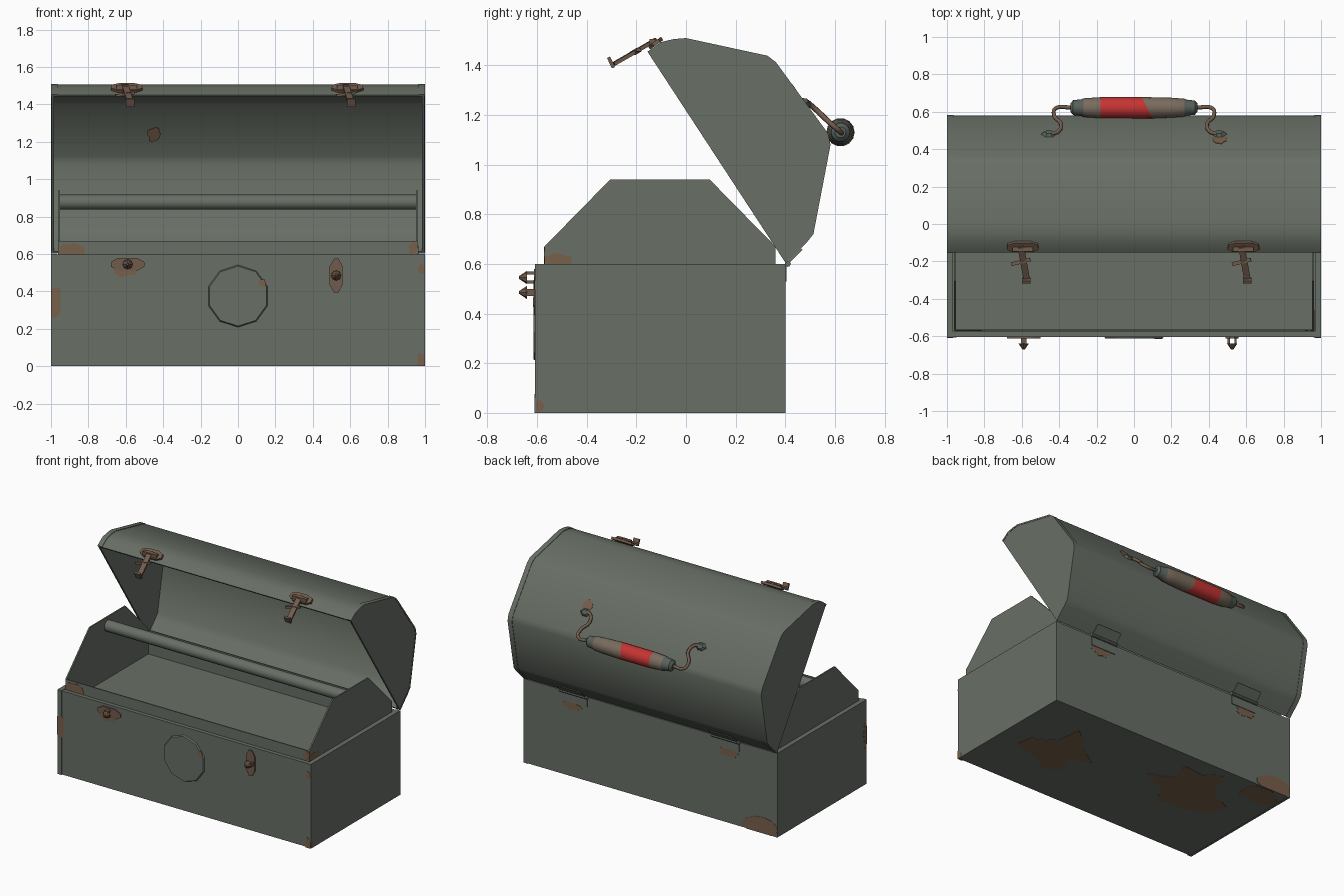
import bpy, bmesh, math, random
from mathutils import Vector as V

if "Cube" in bpy.data.objects:
    bpy.data.objects.remove(bpy.data.objects["Cube"])

random.seed(4)


def material(name, rgb):
    m = bpy.data.materials.new(name)
    m.diffuse_color = (*rgb, 1)
    m.use_nodes = True
    m.node_tree.nodes["Principled BSDF"].inputs["Base Color"].default_value = m.diffuse_color
    return m


OLIVE = material("olive paint", (0.138, 0.158, 0.130))
RUST = material("rust", (0.190, 0.115, 0.070))
BROWN = material("brown metal", (0.165, 0.105, 0.072))
RED = material("red grip", (0.56, 0.034, 0.034))
TAN = material("worn wood", (0.190, 0.150, 0.110))
STEEL = material("dark steel", (0.095, 0.120, 0.105))


def make(name, verts, faces, mat, smooth=None):
    me = bpy.data.meshes.new(name)
    bm = bmesh.new()
    vs = [bm.verts.new(v) for v in verts]
    for f in faces:
        bm.faces.new([vs[i] for i in f])
    bmesh.ops.recalc_face_normals(bm, faces=bm.faces)
    bm.to_mesh(me)
    bm.free()
    me.materials.append(mat)
    if smooth:
        me.shade_smooth()
        me.set_sharp_from_angle(angle=math.radians(smooth))
    ob = bpy.data.objects.new(name, me)
    bpy.context.collection.objects.link(ob)
    return ob


def loft(name, a, b, mat, smooth=None):
    """Closed solid between two matching loops."""
    n = len(a)
    faces = [(i, (i + 1) % n, n + (i + 1) % n, n + i) for i in range(n)]
    faces += [tuple(range(n)), tuple(range(2 * n - 1, n - 1, -1))]
    return make(name, list(a) + list(b), faces, mat, smooth)


def prism(name, yz, x0, x1, mat=OLIVE, smooth=None):
    return loft(name, [(x0, y, z) for y, z in yz], [(x1, y, z) for y, z in yz], mat, smooth)


def box(name, x0, x1, y0, y1, z0, z1, mat=OLIVE):
    return prism(name, [(y0, z0), (y1, z0), (y1, z1), (y0, z1)], x0, x1, mat)


def plate(name, c, u, v, pts, thick, mat, taper=1.0):
    """Flat outline in the u, v plane, raised along u x v."""
    c, u, v = V(c), V(u).normalized(), V(v).normalized()
    n = u.cross(v) * thick
    return loft(name, [c + u * p + v * q for p, q in pts],
                [c + u * p * taper + v * q * taper + n for p, q in pts], mat)


def bar(name, p, q, w, t, mat=BROWN):
    p, q = V(p), V(q)
    d = (q - p).normalized()
    s = d.cross(V((0, 0, 1)) if abs(d.z) < 0.95 else V((0, 1, 0))).normalized()
    k = s.cross(d)
    cs = [s * i * w / 2 + k * j * t / 2 for i, j in ((-1, -1), (1, -1), (1, 1), (-1, 1))]
    return loft(name, [p + o for o in cs], [q + o for o in cs], mat)


def patch(c, u, v, ru, rv, umax=9, vmin=-9, rough=0.2, n=14):
    """Irregular rust spot, clipped at the panel edges."""
    pts = []
    for i in range(n):
        a, r = math.tau * i / n, 1 + random.uniform(-rough, rough)
        pts.append((max(-umax, min(umax, ru * r * math.cos(a))), max(vmin, rv * r * math.sin(a))))
    plate("rust_patch", c, u, v, pts, 0.003, RUST)


X, Y, Z = V((1, 0, 0)), V((0, 1, 0)), V((0, 0, 1))

# Box: open shell with folded end caps and a top lip
box("box_floor", -0.99, 0.99, -0.60, 0.395, 0.002, 0.015)
box("box_front", -0.99, 0.99, -0.603, -0.59, 0.002, 0.598)
box("box_back", -0.99, 0.99, 0.385, 0.398, 0.002, 0.598)
box("front_lip", -0.97, 0.97, -0.60, -0.575, 0.588, 0.598)
box("back_lip", -0.97, 0.97, 0.365, 0.395, 0.588, 0.598)
for s in (-1, 1):
    box("box_end", s * 0.985, s * 1.0, -0.608, 0.40, 0, 0.60)
    box("end_lip", s * 0.967, s * 0.99, -0.60, 0.395, 0.588, 0.60)
    box("box_end_front_flange", s * 0.967, s * 1.0, -0.608, -0.595, 0, 0.60)
    box("box_end_back_flange", s * 0.967, s * 1.0, 0.39, 0.40, 0, 0.60)

# Inner tray with raised ends and a carrying rod
tray_end = [(-0.57, 0.49), (-0.57, 0.67), (-0.305, 0.94), (0.095, 0.94), (0.36, 0.67), (0.36, 0.49)]
for s in (-1, 1):
    prism("tray_end", tray_end, s * 0.953, s * 0.963)
box("tray_floor", -0.96, 0.96, -0.57, 0.36, 0.49, 0.50)
box("tray_front", -0.955, 0.955, -0.57, -0.562, 0.49, 0.67)
box("tray_back", -0.955, 0.955, 0.352, 0.36, 0.49, 0.67)
prism("tray_rod", [(-0.105 + 0.04 * math.cos(i * math.tau / 16), 0.877 + 0.04 * math.sin(i * math.tau / 16))
                   for i in range(16)], -0.955, 0.955, OLIVE, 40)

# Open lid: curved shell, end panels and end rims
lid = [(-0.155, 1.454), (-0.10, 1.493), (-0.05, 1.505), (0.0, 1.509), (0.328, 1.438), (0.362, 1.412),
       (0.572, 1.125), (0.582, 1.08), (0.513, 0.72), (0.485, 0.685), (0.402, 0.602)]
MID = (0.123, 1.028)


def scaled(k):
    return [(MID[0] + (y - MID[0]) * k, MID[1] + (z - MID[1]) * k) for y, z in lid]


prism("lid_shell", scaled(0.993) + scaled(0.972)[::-1], -0.99, 0.99, OLIVE, 35)
for s in (-1, 1):
    prism("lid_end", scaled(0.995), s * 0.985, s * 0.998)
    prism("lid_end_rim", scaled(1.0) + scaled(0.975)[::-1], s * 0.965, s * 1.0, OLIVE, 35)

# Hinges
for x in (-0.6, 0.6):
    prism("hinge_pin", [(0.41 + 0.012 * math.cos(i * math.tau / 8), 0.60 + 0.012 * math.sin(i * math.tau / 8))
                        for i in range(8)], x - 0.11, x + 0.11, OLIVE)
    box("hinge_plate", x - 0.10, x + 0.10, 0.397, 0.404, 0.53, 0.60)
    plate("hinge_lid_plate", (x, 0.415, 0.612), -X, (0, 0.7, 0.7),
          [(-0.1, 0), (0.1, 0), (0.1, 0.07), (-0.1, 0.07)], 0.006, OLIVE)

# Round front badge
plate("front_badge", (0, -0.602, 0.375), X, Z,
      [(0.167 * math.cos((i + 0.5) * math.tau / 10), 0.167 * math.sin((i + 0.5) * math.tau / 10))
       for i in range(10)], 0.011, OLIVE, 0.96)

# Catches on the box: plate, two posts and a pointed cap
HEX = [(-0.09, -0.012), (-0.05, -0.035), (0.05, -0.035), (0.09, -0.012),
       (0.09, 0.012), (0.05, 0.035), (-0.05, 0.035), (-0.09, 0.012)]
for x, z, u, v in ((-0.59, 0.545, X, Z), (0.525, 0.485, Z, -X)):
    c = V((x, -0.60, z))
    plate("catch_plate", c, u, v, HEX, 0.012, BROWN)
    for s in (-1, 1):
        plate("catch_post", c + v * s * 0.018, u, v,
              [(-0.014, -0.006), (0.014, -0.006), (0.014, 0.006), (-0.014, 0.006)], 0.045, BROWN)
    plate("catch_cap", c + V((0, -0.04, 0)), u, v,
          [(0.027 * math.cos(i * math.tau / 8), 0.027 * math.sin(i * math.tau / 8)) for i in range(8)],
          0.032, BROWN, 0.2)

# Latches on the lid edge: bracket, swinging arm, cross bar and hook
for x in (-0.595, 0.585):
    plate("latch_bracket", (x, -0.128, 1.475), X, (0, 0.82, 0.58),
          [(-0.085, 0.0), (-0.05, -0.02), (0.05, -0.02), (0.085, 0.0), (0.08, 0.03), (0.04, 0.045),
           (-0.04, 0.045), (-0.08, 0.03)], 0.016, BROWN)
    bar("latch_pivot", (x - 0.055, -0.135, 1.492), (x + 0.055, -0.135, 1.492), 0.025, 0.025)
    bar("latch_arm", (x - 0.01, -0.12, 1.503), (x + 0.02, -0.29, 1.405), 0.035, 0.015)
    bar("latch_cross_bar", (x - 0.06, -0.215, 1.447), (x + 0.04, -0.19, 1.462), 0.02, 0.014)
    bar("latch_hook", (x + 0.02, -0.312, 1.432), (x + 0.02, -0.292, 1.390), 0.045, 0.014)

# Handle grip: lathed round x, coloured by section
profile = [(-0.34, 0.022), (-0.325, 0.04), (-0.28, 0.045), (-0.27, 0.05), (-0.18, 0.056), (0.07, 0.057),
           (0.20, 0.053), (0.27, 0.048), (0.28, 0.043), (0.325, 0.038), (0.34, 0.022)]
SEG = 14
verts, faces = [], []
for k, (x, r) in enumerate(profile):
    for i in range(SEG):
        a = i * math.tau / SEG
        tilt = -0.5 * r * math.cos(a) if k == 5 else 0
        verts.append((x + tilt, 0.622 + r * math.cos(a), 1.13 + r * math.sin(a)))
for k in range(len(profile) - 1):
    for i in range(SEG):
        j = (i + 1) % SEG
        faces.append((k * SEG + i, k * SEG + j, (k + 1) * SEG + j, (k + 1) * SEG + i))
faces += [tuple(range(SEG)), tuple(range(len(verts) - SEG, len(verts)))]
grip = make("handle_grip", verts, faces, TAN, 35)
grip.data.materials.append(RED)
grip.data.materials.append(STEEL)
for p in grip.data.polygons:
    p.material_index = 2 if abs(p.center.x) > 0.272 else 1 if -0.18 < p.center.x < 0.075 else 0

# Handle wires and mounts
SLOPE = V((0, -0.55, 0.83))
for s in (-1, 1):
    cu = bpy.data.curves.new("handle_wire", "CURVE")
    cu.dimensions, cu.bevel_depth, cu.bevel_resolution, cu.resolution_u = "3D", 0.011, 1, 4
    path = [(0.45, 0.48, 1.255), (0.405, 0.495, 1.245), (0.39, 0.535, 1.21), (0.425, 0.575, 1.172),
            (0.42, 0.618, 1.135), (0.33, 0.622, 1.13)]
    sp = cu.splines.new("BEZIER")
    sp.bezier_points.add(len(path) - 1)
    for bp, (x, y, z) in zip(sp.bezier_points, path):
        bp.co = (s * x, y, z)
        bp.handle_left_type = bp.handle_right_type = "AUTO"
    cu.materials.append(BROWN)
    wire = bpy.data.objects.new("handle_wire", cu)
    bpy.context.collection.objects.link(wire)
    bpy.ops.object.select_all(action="DESELECT")
    wire.select_set(True)
    bpy.context.view_layer.objects.active = wire
    bpy.ops.object.convert(target="MESH")
    plate("handle_mount", (s * 0.455, 0.475, 1.242), -X, SLOPE,
          [(-0.05, 0), (-0.02, -0.03), (0.02, -0.03), (0.05, 0), (0.02, 0.03), (-0.02, 0.03)],
          0.022, STEEL, 0.5)

# Rust: front of box and tray
patch((-0.975, -0.607, 0.345), X, Z, 0.045, 0.09, 0.025)
patch((-0.60, -0.602, 0.515), X, Z, 0.06, 0.035)
patch((0.98, -0.607, 0.03), X, Z, 0.03, 0.04, 0.02, -0.03)
patch((0.98, -0.607, 0.52), X, Z, 0.02, 0.025, 0.02)
patch((0.13, -0.612, 0.445), X, Z, 0.02, 0.022)
patch((-0.885, -0.569, 0.62), X, Z, 0.07, 0.04, 0.07)
patch((0.935, -0.569, 0.63), X, Z, 0.025, 0.035, 0.025)
# Rust: ends, back and lid
patch((0.998, -0.59, 0.025), Y, Z, 0.018, 0.028, 0.018, -0.025)
patch((0.962, -0.515, 0.615), Y, Z, 0.06, 0.026, 0.055)
patch((-0.998, -0.59, 0.36), -Y, Z, 0.018, 0.09, 0.018)
patch((-0.86, 0.398, 0.05), -X, Z, 0.14, 0.06, 0.14, -0.05)
for x in (-0.62, 0.62):
    patch((x, 0.397, 0.505), -X, Z, 0.07, 0.03)
patch((0.46, 0.455, 1.278), -X, SLOPE, 0.035, 0.045)
patch((-0.45, 0.464, 1.24), X, SLOPE, 0.035, 0.045)
# Rust: underside
patch((0.56, -0.09, 0.003), -X, Y, 0.22, 0.20, rough=0.45)
patch((-0.41, 0.04, 0.003), -X, Y, 0.26, 0.24, rough=0.45)
patch((-0.82, 0.30, 0.003), -X, Y, 0.15, 0.09, 0.16, rough=0.2)
